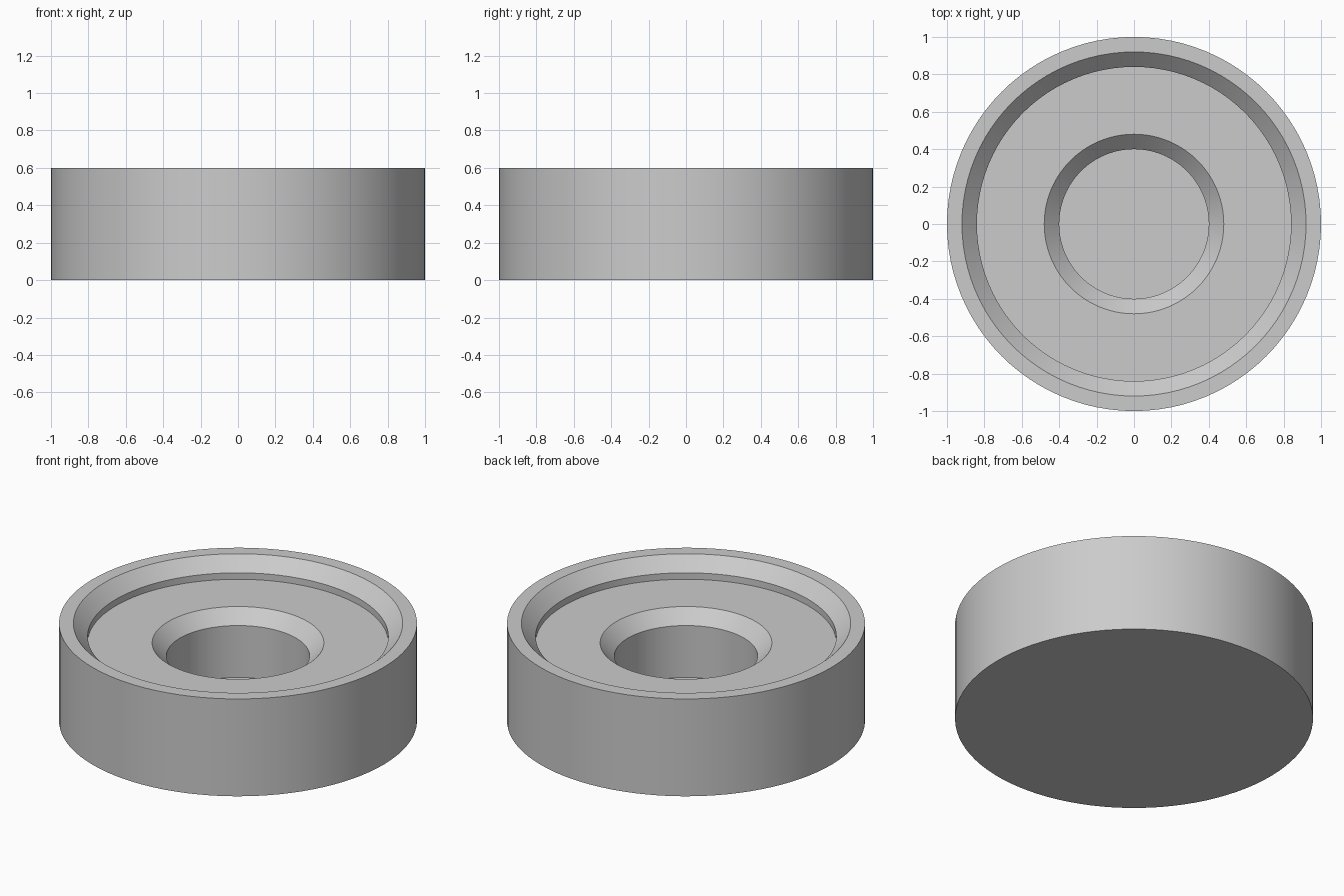
import bpy, bmesh, math

if "Cube" in bpy.data.objects:
    bpy.data.objects.remove(bpy.data.objects["Cube"])

SEGMENTS = 96

# Half cross-section (radius, height), from underside centre to well floor centre
PROFILE = [
    (0.00, 0.00), (1.00, 0.00),   # closed underside
    (1.00, 0.60), (0.92, 0.60),   # outer wall and flat rim
    (0.84, 0.52), (0.84, 0.48),   # rim chamfer and short step
    (0.48, 0.48), (0.40, 0.40),   # recessed face and well chamfer
    (0.40, 0.08), (0.00, 0.08),   # well wall and floor
]


def lathe(name, profile):
    bm = bmesh.new()
    verts = [bm.verts.new((r, 0, z)) for r, z in profile]
    edges = [bm.edges.new(pair) for pair in zip(verts, verts[1:])]
    bmesh.ops.spin(bm, geom=verts + edges, cent=(0, 0, 0), axis=(0, 0, 1),
                   angle=math.tau, steps=SEGMENTS)
    bmesh.ops.remove_doubles(bm, verts=bm.verts, dist=1e-4)
    bmesh.ops.recalc_face_normals(bm, faces=bm.faces)
    mesh = bpy.data.meshes.new(name)
    bm.to_mesh(mesh)
    bm.free()
    obj = bpy.data.objects.new(name, mesh)
    bpy.context.collection.objects.link(obj)
    return obj


# Round holder body with stepped, chamfered recess
body = lathe("round_holder", PROFILE)
bpy.context.view_layer.objects.active = body
body.select_set(True)
bpy.ops.object.shade_smooth_by_angle(angle=math.radians(30))
